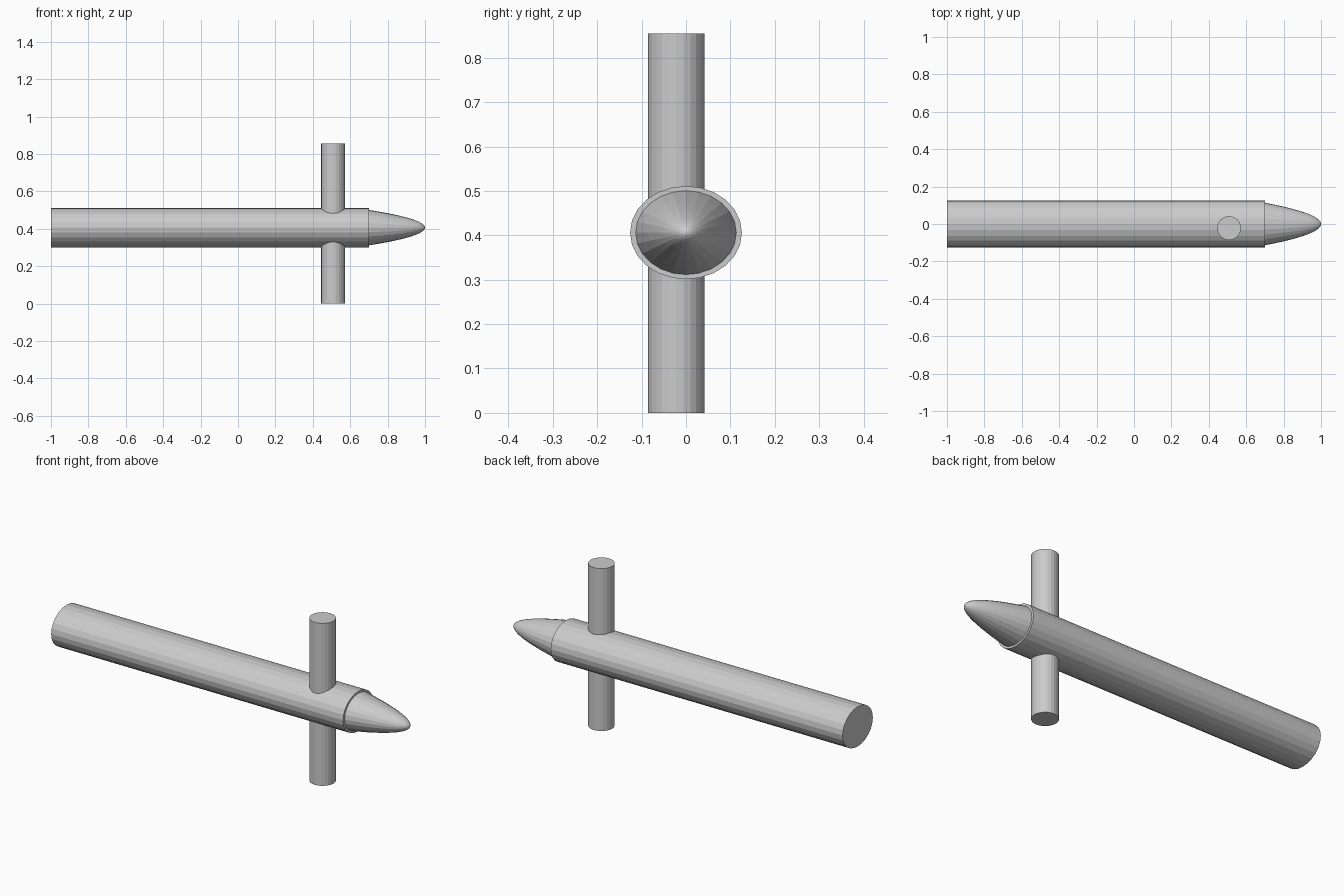
import bpy, bmesh, math

if "Cube" in bpy.data.objects:
    bpy.data.objects.remove(bpy.data.objects["Cube"])

SIDES = 24
RY, RZ, CZ = 0.126, 0.105, 0.406


def loft(name, rings, place):
    """Skin rings of (position, scale) and cap both ends."""
    bm = bmesh.new()
    loops = []
    for pos, s in rings:
        loops.append([bm.verts.new(place(pos, s, 2 * math.pi * i / SIDES)) for i in range(SIDES)])
    for a, b in zip(loops, loops[1:]):
        for i in range(SIDES):
            j = (i + 1) % SIDES
            bm.faces.new((a[i], a[j], b[j], b[i]))
    bm.faces.new(loops[0])
    bm.faces.new(loops[-1])
    bmesh.ops.remove_doubles(bm, verts=bm.verts, dist=1e-6)
    bmesh.ops.recalc_face_normals(bm, faces=bm.faces)
    mesh = bpy.data.meshes.new(name)
    bm.to_mesh(mesh)
    bm.free()
    obj = bpy.data.objects.new(name, mesh)
    bpy.context.collection.objects.link(obj)
    return obj


def along_x(x, s, a):
    return (x, RY * s * math.cos(a), CZ + RZ * s * math.sin(a))


def along_z(z, s, a):
    return (0.508 + s * math.cos(a), -0.022 + s * math.sin(a), z)


# Long oval body
loft("body", [(-1.0, 1.0), (0.7, 1.0)], along_x)

# Parabolic nose seated inside the front of the body
STEPS = 16
radii = [1 - i / STEPS for i in range(STEPS)] + [0.01]
loft("nose", [(1.0 - 0.37 * r * r, r) for r in radii], along_x)

# Upright post through the body
loft("cross_post", [(0.0, 0.0635), (0.855, 0.0635)], along_z)
